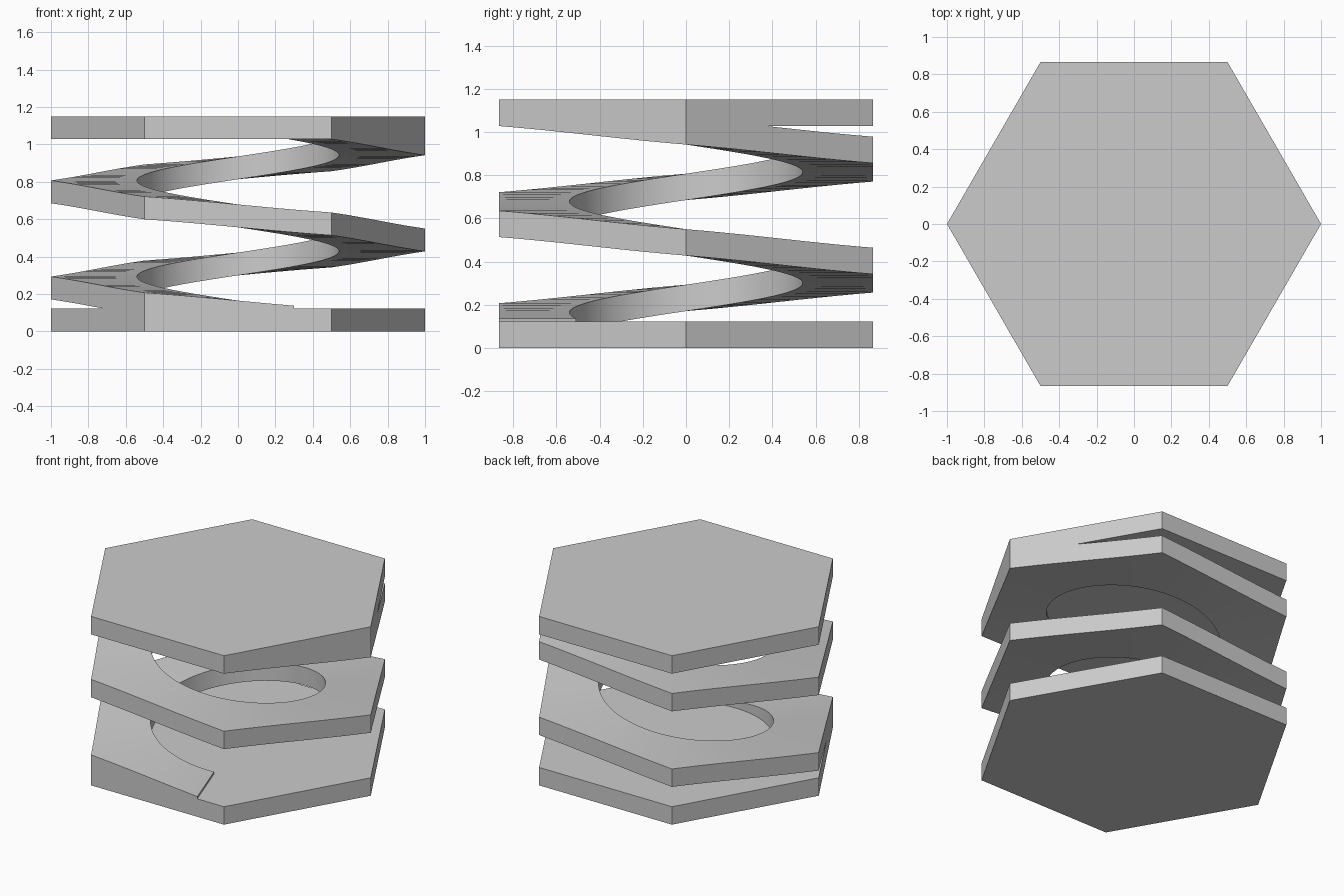
import bpy, bmesh
from math import cos, sin, radians, pi

cube = bpy.data.objects.get("Cube")
if cube:
    bpy.data.objects.remove(cube, do_unlink=True)

HEIGHT = 1.15        # overall height
THICK = 0.122        # thickness of plates and ramp
PITCH = 0.514        # rise of the ramp per turn
HOLE = 0.54          # radius of the round well
START, END = -60.0, 649.1   # ramp angles, descending from the top plate
STEP = 4.0

grey = bpy.data.materials.new("light grey")
grey.use_nodes = True
grey.diffuse_color = (0.6, 0.6, 0.6, 1)
grey.node_tree.nodes["Principled BSDF"].inputs["Base Color"].default_value = grey.diffuse_color


def finish(name, bm):
    bmesh.ops.recalc_face_normals(bm, faces=bm.faces)
    mesh = bpy.data.meshes.new(name)
    bm.to_mesh(mesh)
    bm.free()
    obj = bpy.data.objects.new(name, mesh)
    bpy.context.collection.objects.link(obj)
    mesh.materials.append(grey)
    return obj


def hex_plate(name, z):
    bm = bmesh.new()
    ring = [bm.verts.new((cos(k * pi / 3), sin(k * pi / 3), z)) for k in range(6)]
    face = bm.faces.new(ring)
    top = bmesh.ops.extrude_face_region(bm, geom=[face])["geom"]
    bmesh.ops.translate(bm, vec=(0, 0, THICK),
                        verts=[v for v in top if isinstance(v, bmesh.types.BMVert)])
    return finish(name, bm)


def hex_radius(deg):
    # distance from the centre to the hexagon's edge
    return cos(pi / 6) / cos(radians(deg % 60 - 30))


# Solid end plates
hex_plate("bottom_plate", 0)
hex_plate("top_plate", HEIGHT - THICK)

# Spiral ramp: hexagonal outside, round well inside
angles = [START + i * STEP for i in range(int((END - START) / STEP) + 1)] + [END]
bm = bmesh.new()
sections = []
for a in angles:
    c, s = cos(radians(a)), sin(radians(a))
    z = HEIGHT - PITCH * (a - START) / 360
    r = hex_radius(a)
    corners = [(r, z), (HOLE, z), (HOLE, z - THICK), (r, z - THICK)]
    sections.append([bm.verts.new((d * c, d * s, h)) for d, h in corners])
for p, q in zip(sections, sections[1:]):
    for k in range(4):
        n = (k + 1) % 4
        bm.faces.new((p[k], p[n], q[n], q[k]))
bm.faces.new(sections[0])
bm.faces.new(sections[-1])
ramp = finish("spiral_ramp", bm)

bpy.ops.object.select_all(action="DESELECT")
ramp.select_set(True)
bpy.context.view_layer.objects.active = ramp
bpy.ops.object.shade_smooth_by_angle(angle=radians(30))
